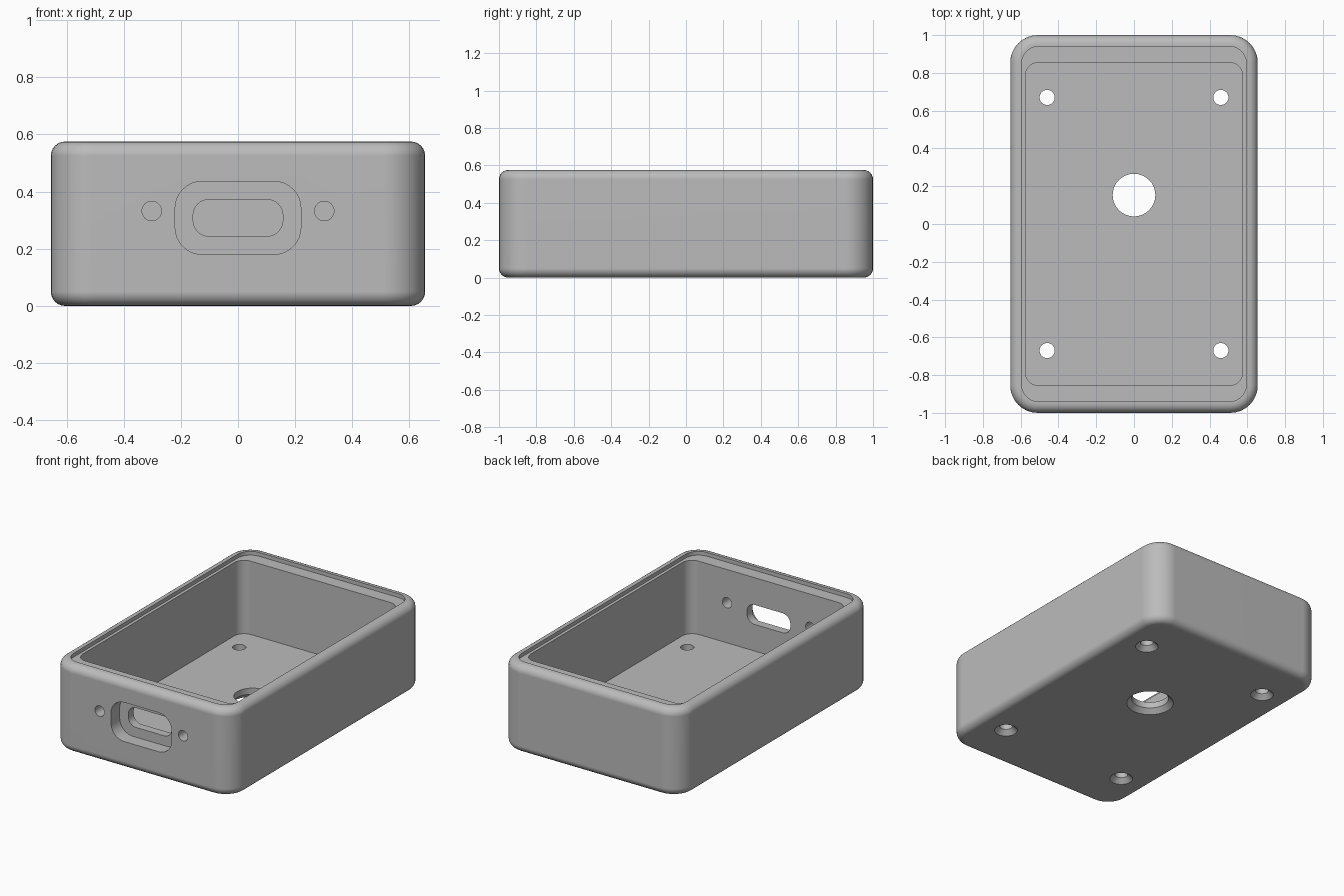
import bpy
import bmesh
import math

default = bpy.data.objects.get("Cube")
if default:
    bpy.data.objects.remove(default, do_unlink=True)

mat = bpy.data.materials.new("plain grey plastic")
mat.use_nodes = True
grey = (0.5, 0.5, 0.5, 1.0)
mat.diffuse_color = grey
mat.node_tree.nodes["Principled BSDF"].inputs["Base Color"].default_value = grey


def section(half_w, half_h, radius, steps=8):
    """Outline of a rounded rectangle (a circle when radius equals both halves)."""
    pts = []
    for corner, (sx, sy) in enumerate([(1, 1), (-1, 1), (-1, -1), (1, -1)]):
        for i in range(steps + 1):
            a = (corner + i / steps) * math.pi / 2
            pts.append((sx * (half_w - radius) + radius * math.cos(a),
                        sy * (half_h - radius) + radius * math.sin(a)))
    return pts


def loft(bm, sections, place):
    """Closed solid through (half_w, half_h, radius, t) sections."""
    rings = [[bm.verts.new(place(u, v, t)) for u, v in section(w, h, r)]
             for w, h, r, t in sections]
    for a, b in zip(rings, rings[1:]):
        for i in range(len(a)):
            j = (i + 1) % len(a)
            bm.faces.new((a[i], a[j], b[j], b[i]))
    bm.faces.new(rings[0][::-1])
    bm.faces.new(rings[-1])


def finish(bm, name):
    bmesh.ops.remove_doubles(bm, verts=bm.verts, dist=1e-4)
    bmesh.ops.recalc_face_normals(bm, faces=bm.faces)
    mesh = bpy.data.meshes.new(name)
    bm.to_mesh(mesh)
    bm.free()
    mesh.materials.append(mat)
    obj = bpy.data.objects.new(name, mesh)
    bpy.context.collection.objects.link(obj)
    return obj


# Enclosure shell: rounded outside, lid ledge, then down into the cavity
W, D, H = 0.655, 1.0, 0.575
CORNER, ROUND, STEPS = 0.145, 0.05, 6
FLOOR, LEDGE = 0.07, 0.55

profile = []
for i in range(STEPS + 1):
    a = i / STEPS * math.pi / 2
    profile.append((ROUND * (1 - math.sin(a)), ROUND * (1 - math.cos(a))))
profile += [(inset, H - z) for inset, z in reversed(profile)]

shell = [(W - s, D - s, CORNER - s, z) for s, z in profile]
shell += [(0.595, 0.94, 0.09, H), (0.595, 0.94, 0.09, LEDGE),
          (0.575, 0.855, 0.07, LEDGE), (0.575, 0.855, 0.07, FLOOR)]
bm = bmesh.new()
loft(bm, shell, lambda u, v, t: (u, v, t))
enclosure = finish(bm, "enclosure")

# Cutters: countersunk floor holes, stepped port opening, front screw holes
cut = bmesh.new()


def floor_hole(x, y, r, sink=0.03):
    rim = r + sink
    loft(cut, [(rim, rim, rim, -0.05), (rim, rim, rim, 0), (r, r, r, sink), (r, r, r, 0.12)],
         lambda u, v, t: (x + u, y + v, t))


for sx in (-1, 1):
    for sy in (-1, 1):
        floor_hole(sx * 0.46, sy * 0.67, 0.04)
    loft(cut, [(0.034, 0.034, 0.034, -1.05), (0.034, 0.034, 0.034, -0.8)],
         lambda u, v, t: (sx * 0.302 + u, t, 0.332 + v))
floor_hole(0, 0.153, 0.113)

loft(cut, [(0.22, 0.128, 0.095, -1.05), (0.22, 0.128, 0.095, -0.91),
           (0.157, 0.064, 0.055, -0.91), (0.157, 0.064, 0.055, -0.8)],
     lambda u, v, t: (u, t, 0.308 + v))
cutter = finish(cut, "hole_cutter")
cutter.hide_render = True

# Cut the openings and smooth the rounded areas
boolean = enclosure.modifiers.new("openings", 'BOOLEAN')
boolean.operation = 'DIFFERENCE'
boolean.solver = 'EXACT'
boolean.object = cutter
bpy.ops.object.select_all(action='DESELECT')
enclosure.select_set(True)
bpy.context.view_layer.objects.active = enclosure
bpy.ops.object.modifier_apply(modifier=boolean.name)
bpy.data.objects.remove(cutter, do_unlink=True)
bpy.ops.object.shade_smooth_by_angle(angle=math.radians(30))
weighted = enclosure.modifiers.new("even_shading", 'WEIGHTED_NORMAL')
weighted.keep_sharp = True
